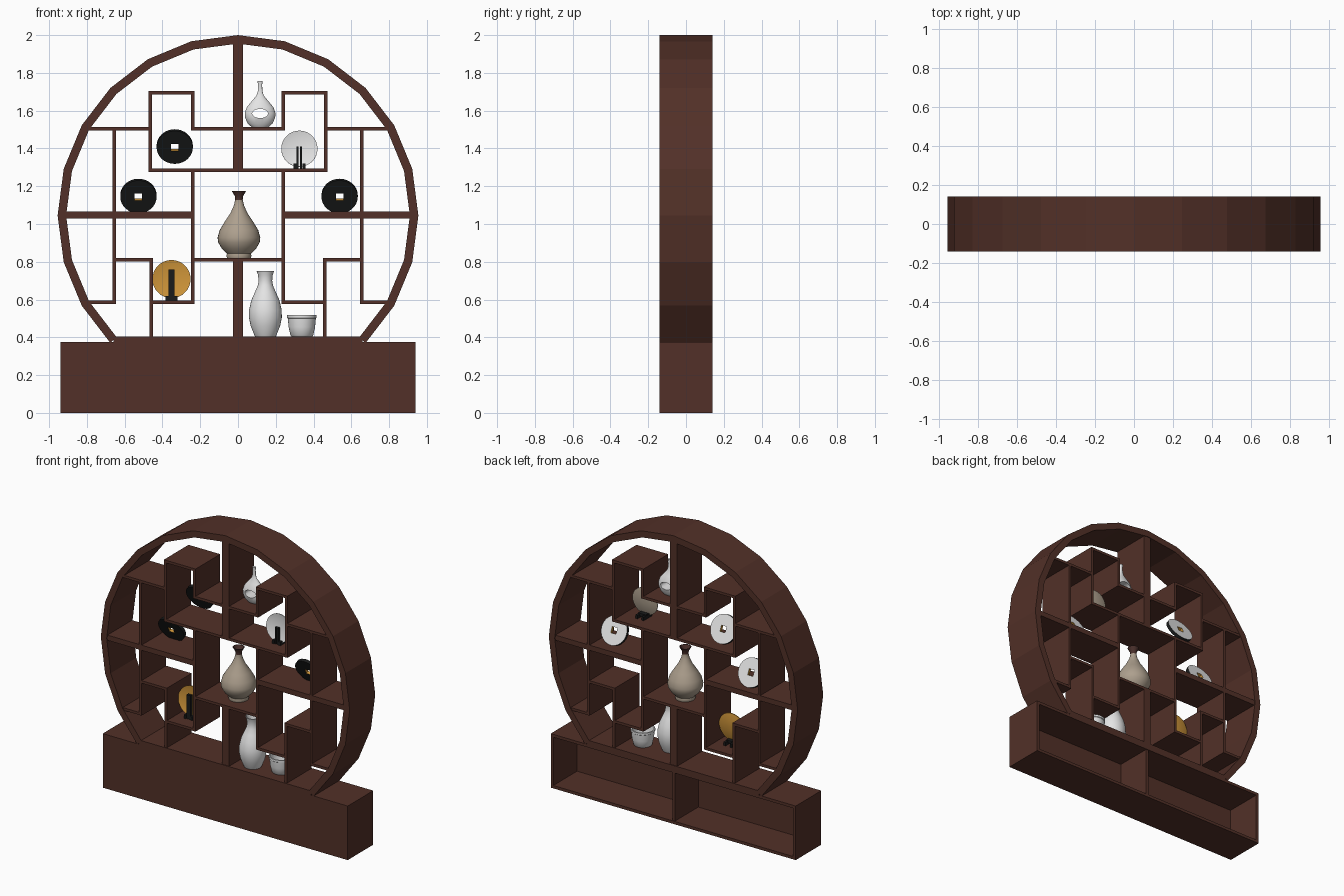
import bpy, bmesh, math
from mathutils import Matrix

if "Cube" in bpy.data.objects:
    bpy.data.objects.remove(bpy.data.objects["Cube"])

def mat(name, col):
    m = bpy.data.materials.new(name)
    m.diffuse_color = (*col, 1)
    m.use_nodes = True
    m.node_tree.nodes["Principled BSDF"].inputs["Base Color"].default_value = m.diffuse_color
    return m

WOOD = mat("dark_wood", (0.085, 0.030, 0.021))
BLACK = mat("black", (0.010, 0.011, 0.011))
WHITE = mat("white_ceramic", (0.78, 0.78, 0.78))
TAN = mat("tan_glaze", (0.42, 0.35, 0.27))
BROWN = mat("brown_glaze", (0.07, 0.03, 0.025))
GOLD = mat("gold", (0.60, 0.29, 0.04))

def finish(name, bm, mats, loc=(0, 0, 0), smooth=False):
    bmesh.ops.recalc_face_normals(bm, faces=bm.faces)
    me = bpy.data.meshes.new(name)
    bm.to_mesh(me)
    bm.free()
    ob = bpy.data.objects.new(name, me)
    bpy.context.collection.objects.link(ob)
    ob.location = loc
    for m in mats:
        me.materials.append(m)
    if smooth:
        bpy.ops.object.select_all(action='DESELECT')
        ob.select_set(True)
        bpy.context.view_layer.objects.active = ob
        bpy.ops.object.shade_smooth_by_angle(angle=math.radians(40))
    return ob

def box(name, x0, x1, y0, y1, z0, z1, m=WOOD):
    bm = bmesh.new()
    bmesh.ops.create_cube(bm, size=1, matrix=Matrix.Translation(
        ((x0 + x1) / 2, (y0 + y1) / 2, (z0 + z1) / 2)) @ Matrix.Diagonal((x1 - x0, y1 - y0, z1 - z0, 1)))
    return finish(name, bm, [m])

def sweep(loops, bm, closed):
    """Join equal-length point loops with quads; returns faces per strip."""
    vs = [[bm.verts.new(p) for p in l] for l in loops]
    n, strips = len(vs[0]), []
    for a, b in zip(vs, vs[1:] + (vs[:1] if closed else [])):
        strips.append([bm.faces.new((a[i], a[(i + 1) % n], b[(i + 1) % n], b[i])) for i in range(n)])
    return vs, strips

def lathe(name, profile, mats, loc, n=32, flat=1.0):
    """Revolve (radius, z) points about z; both ends are capped."""
    loops = [[(r * math.cos(2 * math.pi * i / n), flat * r * math.sin(2 * math.pi * i / n), z)
              for i in range(n)] for r, z in profile]
    bm = bmesh.new()
    vs, _ = sweep(loops, bm, False)
    bm.faces.new(vs[0])
    bm.faces.new(vs[-1])
    return finish(name, bm, mats, loc, True)

# round outer frame: 18 flat segments of a 24-gon
bm = bmesh.new()
sections = []
for i in range(19):
    a = math.radians(-45 + 15 * i)
    c, s = math.cos(a), math.sin(a)
    sections.append([(r * c, y, 1.045 + r * s) for r, y in
                     ((0.955, -0.14), (0.955, 0.14), (0.91, 0.14), (0.91, -0.14))])
vs, _ = sweep(sections, bm, False)
bm.faces.new(vs[0])
bm.faces.new(vs[-1])
finish("round_frame", bm, [WOOD])
box("frame_floor", -0.66, 0.66, -0.14, 0.14, 0.375, 0.405)

# base cabinet, open at the back
box("base_top", -0.94, 0.94, -0.14, 0.14, 0.355, 0.375)
box("base_bottom", -0.94, 0.94, -0.14, 0.14, 0, 0.02)
box("base_front", -0.94, 0.94, -0.14, -0.12, 0.02, 0.355)
box("base_divider", -0.01, 0.01, -0.12, 0.135, 0.02, 0.355)
for s, side in ((-1, "left"), (1, "right")):
    x = sorted((s * 0.94, s * 0.92))
    box("base_end_" + side, *x, -0.12, 0.14, 0.02, 0.355)

# lattice of shelves and uprights
D, T = 0.135, 0.009
box("upper_post", -0.027, 0.027, -D, D, 1.285, 1.965)
box("lower_post", -0.027, 0.027, -D, D, 0.40, 0.81)
box("shelf_centre_top", -0.465, 0.465, -D, D, 1.285 - T, 1.285 + T)
box("shelf_centre_bottom", -0.245, 0.245, -D, D, 0.81 - T, 0.81 + T)
shelves = [(0.24, 0.465, 1.695, T), (0.02, 0.24, 1.505, T), (0.465, 0.80, 1.505, T),
           (0.24, 0.925, 1.047, 0.018), (0.465, 0.655, 0.81, T),
           (0.24, 0.465, 0.585, T), (0.655, 0.80, 0.585, T)]
uprights = [(0.24, 1.505, 1.695), (0.465, 1.285, 1.695), (0.655, 0.585, 1.505),
            (0.24, 0.585, 1.285), (0.46, 0.40, 0.81)]
for s, side in ((-1, "left"), (1, "right")):
    for i, (a, b, z, t) in enumerate(shelves):
        x0, x1 = sorted((s * a, s * b))
        box(f"shelf_{side}_{i}", x0 - T * (i == 0), x1 + T * (i == 0), -D, D, z - t, z + t)
    for i, (x, z0, z1) in enumerate(uprights):
        box(f"upright_{side}_{i}", s * x - T, s * x + T, -D, D, z0 - T, z1 + T)

# coin-like discs with a square hole, tipped forward
def disc(name, loc, n=32, r=0.096, h=0.02, t=0.011):
    ang = [2 * math.pi * i / n for i in range(n)]
    def circle(y):
        return [(r * math.cos(a), y, r * math.sin(a)) for a in ang]
    def square(y):
        return [(h * math.cos(a) / max(abs(math.cos(a)), abs(math.sin(a))), y,
                 h * math.sin(a) / max(abs(math.cos(a)), abs(math.sin(a)))) for a in ang]
    bm = bmesh.new()
    _, strips = sweep([circle(-t), circle(t), square(t), square(-t)], bm, True)
    for k, strip in enumerate(strips):      # rim, back, hole, front
        for f in strip:
            f.material_index = (0, 1, 2, 0)[k]
    ob = finish(name, bm, [BLACK, WHITE, GOLD], loc, True)
    ob.rotation_euler.x = math.radians(25)

disc("disc_upper_left", (-0.335, 0.06, 1.41))
disc("disc_left", (-0.527, 0.03, 1.148))
disc("disc_right", (0.538, 0.01, 1.148))

# display plates on black stands
def plate(name, x, y, z, r, mats, shelf, lean):
    prof = [(0.005, -0.010), (r * 0.5, -0.010), (r, 0.004), (r, 0.009), (r * 0.65, 0.0), (0.005, -0.002)]
    ob = lathe(name, prof, mats, (x, y, z))
    for f in ob.data.polygons:      # underside takes the second colour
        if f.normal.z < -0.2 and len(mats) > 1:
            f.material_index = 1
    ob.rotation_euler.x = math.radians(90 - lean)

def stand_feet(name, x, y, shelf):
    for s in (-1, 1):
        box(f"{name}_foot_{s}", x + s * 0.024 - 0.008, x + s * 0.024 + 0.008, y - 0.045, y + 0.045,
            shelf, shelf + 0.025, BLACK)
    box(name + "_bar", x - 0.03, x + 0.03, y - 0.012, y + 0.02, shelf + 0.012, shelf + 0.03, BLACK)

plate("grey_plate", 0.325, -0.01, 1.398, 0.096, [WHITE, TAN], 1.294, 5)
stand_feet("grey_plate_stand", 0.325, 0.0, 1.294)
for s in (-1, 1):
    box(f"grey_plate_prong_{s}", 0.325 + s * 0.009 - 0.005, 0.325 + s * 0.009 + 0.005,
        -0.04, -0.025, 1.294, 1.41, BLACK)
plate("gold_plate", -0.352, 0.0, 0.708, 0.101, [GOLD], 0.594, 5)
stand_feet("gold_plate_stand", -0.352, 0.0, 0.594)
box("gold_plate_stand_post", -0.367, -0.337, -0.04, -0.02, 0.594, 0.76, BLACK)

# central tan vase with a brown neck
vase = lathe("centre_vase", [(0.062, 0), (0.066, 0.012), (0.064, 0.025), (0.09, 0.05), (0.110, 0.085),
             (0.113, 0.11), (0.102, 0.15), (0.075, 0.195), (0.045, 0.24), (0.027, 0.28), (0.020, 0.31),
             (0.022, 0.33), (0.038, 0.357), (0.034, 0.357), (0.016, 0.325), (0.012, 0.29)],
             [TAN, BROWN], (0.005, 0, 0.818))
for f in vase.data.polygons:
    if f.center.z > 0.30:
        f.material_index = 1

# tall white vase and bowl
lathe("tall_vase", [(0.055, 0), (0.06, 0.01), (0.078, 0.055), (0.087, 0.10), (0.086, 0.14), (0.075, 0.19),
      (0.055, 0.235), (0.040, 0.27), (0.036, 0.295), (0.039, 0.325), (0.046, 0.345), (0.041, 0.345),
      (0.031, 0.30), (0.03, 0.26)], [WHITE], (0.145, -0.045, 0.405))
lathe("bowl", [(0.055, 0), (0.060, 0.005), (0.070, 0.05), (0.074, 0.095), (0.078, 0.098), (0.078, 0.112),
      (0.070, 0.112), (0.066, 0.06), (0.052, 0.015)], [WHITE], (0.338, -0.01, 0.405))

# flattened vase with an oval opening through its body
ringvase = lathe("pierced_vase", [(0.045, 0), (0.066, 0.018), (0.080, 0.05), (0.081, 0.075), (0.070, 0.105),
                 (0.045, 0.135), (0.020, 0.165), (0.012, 0.19), (0.011, 0.225), (0.014, 0.243)],
                 [WHITE], (0.117, 0.01, 1.514), flat=0.6)
bm = bmesh.new()
bmesh.ops.create_cone(bm, cap_ends=True, segments=32, radius1=1, radius2=1, depth=1,
                      matrix=Matrix.Diagonal((0.042, 0.3, 0.024, 1)) @ Matrix.Rotation(math.pi / 2, 4, 'X'))
cutter = finish("oval_cutter", bm, [WHITE], (0.117, 0.01, 1.585))
cutter.hide_render = True
cutter.display_type = 'WIRE'
cut = ringvase.modifiers.new("opening", 'BOOLEAN')
cut.operation, cut.object, cut.solver = 'DIFFERENCE', cutter, 'EXACT'
